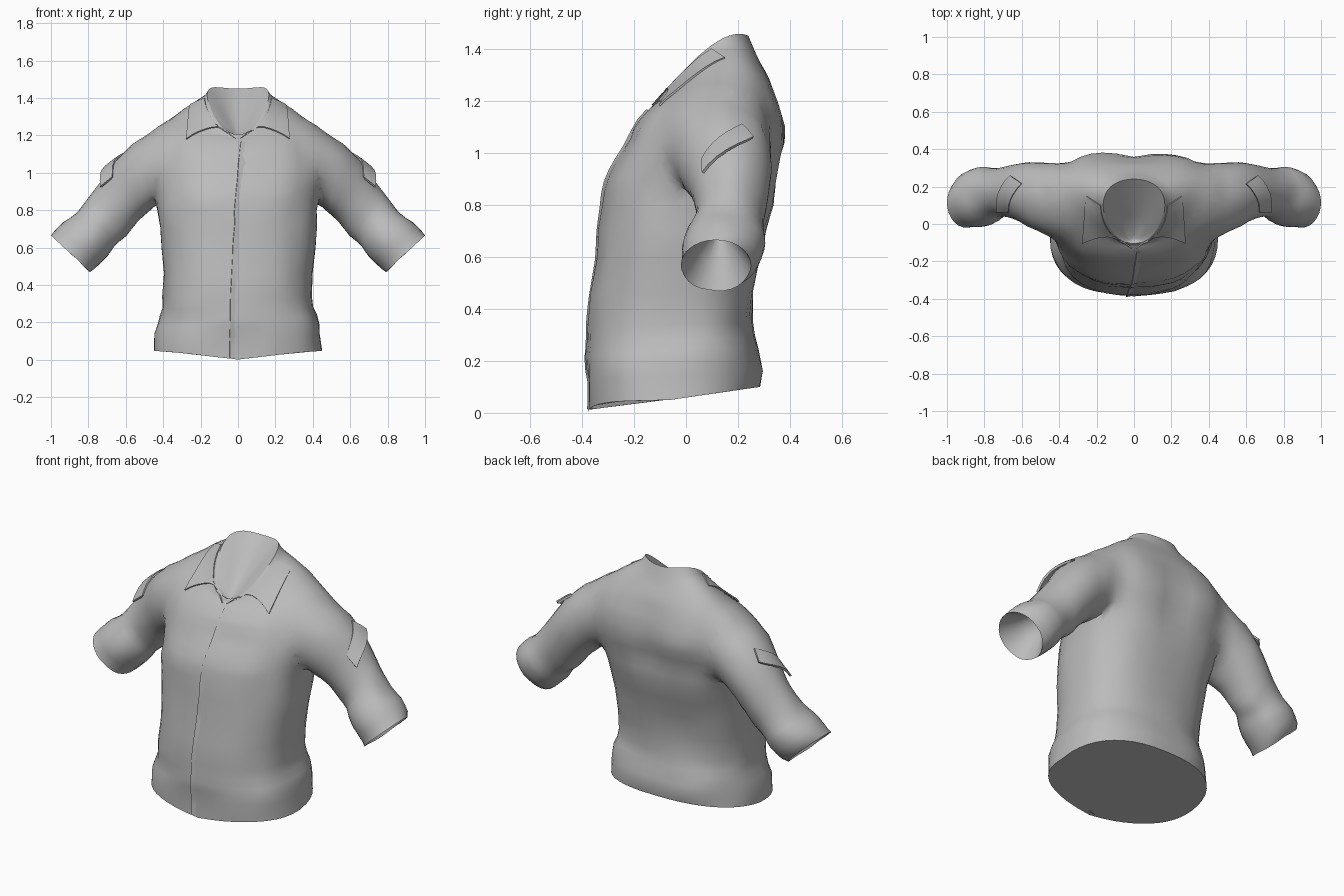
import bpy, bmesh, math
from mathutils import Vector, noise
from mathutils.bvhtree import BVHTree

if "Cube" in bpy.data.objects:
    bpy.data.objects.remove(bpy.data.objects["Cube"])

cloth = bpy.data.materials.new("grey_cloth")
cloth.diffuse_color = (0.5, 0.5, 0.5, 1)
cloth.use_nodes = True
cloth.node_tree.nodes["Principled BSDF"].inputs["Base Color"].default_value = cloth.diffuse_color


def make(name, bm):
    bmesh.ops.recalc_face_normals(bm, faces=bm.faces)
    me = bpy.data.meshes.new(name)
    bm.to_mesh(me)
    bm.free()
    me.materials.append(cloth)
    ob = bpy.data.objects.new(name, me)
    bpy.context.collection.objects.link(ob)
    return ob


def activate(ob):
    bpy.ops.object.select_all(action='DESELECT')
    ob.select_set(True)
    bpy.context.view_layer.objects.active = ob


def loft(name, rings):
    """Skin a closed surface over rings of points and cap both ends."""
    bm = bmesh.new()
    rows = [[bm.verts.new(p) for p in r] for r in rings]
    n = len(rows[0])
    for a, b in zip(rows, rows[1:]):
        for i in range(n):
            j = (i + 1) % n
            bm.faces.new((a[i], a[j], b[j], b[i]))
    bm.faces.new(rows[0])
    bm.faces.new(rows[-1])
    return make(name, bm)


def mix(a, b, t):
    return tuple(p + (q - p) * t for p, q in zip(a, b))


def densify(keys):
    """Insert a spline midpoint between inner key rings."""
    out = []
    for i, k in enumerate(keys):
        out.append(k)
        if 0 < i < len(keys) - 2:
            a, b, c = keys[i - 1], keys[i + 1], keys[i + 2]
            out.append(tuple((-p + 9 * q + 9 * r - s) / 16
                             for p, q, r, s in zip(a, k, b, c)))
    return out


def spow(v, e):
    return math.copysign(abs(v) ** e, v)


def wrinkle(p, amp):
    w = noise.noise(Vector((p.x * 3, p.y * 4, p.z * 7)))
    w += 0.5 * noise.noise(Vector((p.x * 9 + 5, p.y * 9, p.z * 12)))
    return p + Vector((p.x, p.y, 0)).normalized() * w * amp


# Torso: half width, y at front/side/back, z at front/side/back
TORSO = [
    (.45, -.375, -.06, .285, .002, .05, .10),
    (.442, -.38, -.06, .30, .12, .14, .16),
    (.42, -.382, -.05, .28, .22, .24, .25),
    (.395, -.375, -.05, .255, .33, .34, .35),
    (.41, -.35, -.02, .28, .60, .60, .60),
    (.43, -.325, .02, .34, .80, .80, .80),
    (.455, -.30, .06, .36, .90, .92, .92),
    (.47, -.25, .10, .395, 1.0, 1.03, 1.04),
    (.47, -.20, .13, .375, 1.10, 1.14, 1.15),
    (.44, -.16, .14, .35, 1.15, 1.24, 1.22),
    (.34, -.13, .14, .325, 1.18, 1.305, 1.28),
    (.25, -.115, .13, .29, 1.19, 1.36, 1.34),
    (.18, -.11, .11, .265, 1.20, 1.40, 1.39),
    (.165, -.105, .10, .24, 1.205, 1.415, 1.45),
]


def torso_ring(k, n=44):
    hw, yf, ys, yb, zf, zs, zb = k
    # squarish at the waist, round at the neck
    e = 2 if hw < .17 else 2.45 - .45 * max(0, (zs - 1.15) / .27)
    pts = []
    for i in range(n):
        a = 2 * math.pi * i / n
        x = hw * spow(math.cos(a), 2 / e)
        s = spow(math.sin(a), 2 / e)
        y = ys + (yb - yf) / 2 * s + ((yb + yf) / 2 - ys) * s * s
        z = zs + (zb - zf) / 2 * s + ((zb + zf) / 2 - zs) * s * s
        # hem dips to a point at the closure
        if s < 0 and z < .2:
            z += .05 * abs(x) / .45 * -s * (1 - z / .2)
        # hollow along the spine
        if s > 0 and .7 < z < 1.3 and hw > .17:
            y -= .03 * math.exp(-(x / .1) ** 2) * math.sin((z - .7) / .6 * math.pi)
        p = Vector((x, y, z))
        pts.append(wrinkle(p, .014) if .1 < z < 1.1 else p)
    return pts


# The inside of the neck slopes from the back rim down to the front notch
notch = (.01, -.085, -.07, -.055, 1.19, 1.195, 1.20)
body_keys = densify(TORSO) + [mix(TORSO[-1], notch, t) for t in (.06, .3, .65, 1)]
shirt = loft("shirt_body", [torso_ring(k) for k in body_keys])

# Sleeve: top point x,z, bottom point x,z, y at front and back
SLEEVE = [
    (.28, 1.29, .28, .85, -.08, .28),
    (.38, 1.268, .34, .84, -.085, .318),
    (.47, 1.23, .42, .835, -.082, .342),
    (.56, 1.16, .48, .79, -.045, .335),
    (.66, 1.06, .54, .735, .01, .325),
    (.74, .95, .595, .665, .035, .312),
    (.80, .86, .635, .63, .037, .30),
    (.86, .79, .665, .60, .005, .30),
    (.93, .74, .70, .55, -.015, .305),
    (.985, .685, .765, .49, -.015, .28),
    (1.0, .665, .79, .47, -.02, .25),
]
cuff_bottom = (.80, .73, .74, .67, .10, .16)


def sleeve_ring(k, side, n=28):
    xt, zt, xb, zb, yf, yb = k
    pts = []
    for i in range(n):
        a = 2 * math.pi * i / n
        c, s = math.cos(a), math.sin(a)
        p = Vector(((xt + xb) / 2 + (xt - xb) / 2 * c, (yf + yb) / 2 + (yb - yf) / 2 * s,
                    (zt + zb) / 2 + (zt - zb) / 2 * c))
        # soft folds across the forearm
        if .55 < p.x < .9:
            p.z += .012 * noise.noise(p * 9)
        p.x *= side
        pts.append(p)
    return pts


# Join both sleeves to the body as one surface
sleeve_keys = densify(SLEEVE) + [mix(SLEEVE[-1], cuff_bottom, t) for t in (.08, .5, 1)]
for side in (-1, 1):
    sleeve = loft("sleeve", [sleeve_ring(k, side) for k in sleeve_keys])
    activate(shirt)
    m = shirt.modifiers.new("join", 'BOOLEAN')
    m.operation, m.solver, m.object = 'UNION', 'EXACT', sleeve
    bpy.ops.object.modifier_apply(modifier=m.name)
    bpy.data.objects.remove(sleeve)

# Soften the shoulder seams
bm = bmesh.new()
bm.from_mesh(shirt.data)
bmesh.ops.remove_doubles(bm, verts=bm.verts, dist=.004)
seam = [v for v in bm.verts if .30 < abs(v.co.x) < .54 and v.co.z > .86]
for _ in range(8):
    bmesh.ops.smooth_vert(bm, verts=seam, factor=.5, use_axis_x=True,
                          use_axis_y=True, use_axis_z=True)
bm.to_mesh(shirt.data)
surface = BVHTree.FromBMesh(bm)
bm.free()
activate(shirt)
bpy.ops.object.shade_smooth_by_angle(angle=math.radians(60))


def patch(name, fn, nu, nv, lift, thick=.008):
    """Cloth patch resting on the shirt."""
    bm = bmesh.new()
    grid = []
    for i in range(nu + 1):
        row = []
        for j in range(nv + 1):
            u, v = i / nu, j / nv
            co, no, _, _ = surface.find_nearest(fn(u, v))
            row.append(bm.verts.new(co + no * lift(u, v)))
        grid.append(row)
    for i in range(nu):
        for j in range(nv):
            bm.faces.new((grid[i][j], grid[i + 1][j], grid[i + 1][j + 1], grid[i][j + 1]))
    ob = make(name, bm)
    sol = ob.modifiers.new("thickness", 'SOLIDIFY')
    sol.thickness, sol.offset = thick, 0
    activate(ob)
    bpy.ops.object.modifier_apply(modifier=sol.name)
    bpy.ops.object.shade_smooth_by_angle(angle=math.radians(40))


for side, label in ((-1, "left"), (1, "right")):
    def V(x, y, z):
        return Vector((x * side, y, z))

    # Collar flap from the neckline out to its pointed tip
    def flap(u, v):
        a = V(.012, -.14, 1.20).lerp(V(.175, -.125, 1.275), v)
        inner = a.lerp(V(.175, -.125, 1.275).lerp(V(.18, .10, 1.40), v), v)
        outer = V(.28, -.11, 1.19).lerp(V(.25, .15, 1.36), v)
        rise = math.sin(math.pi * u) * (1 - v)
        return inner.lerp(outer, u) + Vector((0, .03 * rise, .07 * rise))
    patch("collar_" + label, flap, 8, 8, lambda u, v: .002 + .006 * u * (1 - v))

    # Strap on the upper sleeve
    def tab(u, v):
        return V(.61, .22, 1.12).lerp(V(.685, .05, .985), u).lerp(
            V(.66, .26, 1.06).lerp(V(.73, .07, .92), u), v)
    patch("sleeve_tab_" + label, tab, 6, 4, lambda u, v: .002 + .024 * v, .012)


# Front placket: one lifted edge along the closure
def placket(u, v):
    z = .015 + 1.17 * u
    return Vector((-.045 + .06 * u ** 2 + .06 * v, -.4 + .6 * max(0, z - .8), z))


patch("front_placket", placket, 24, 2, lambda u, v: .003 - .016 * v)
